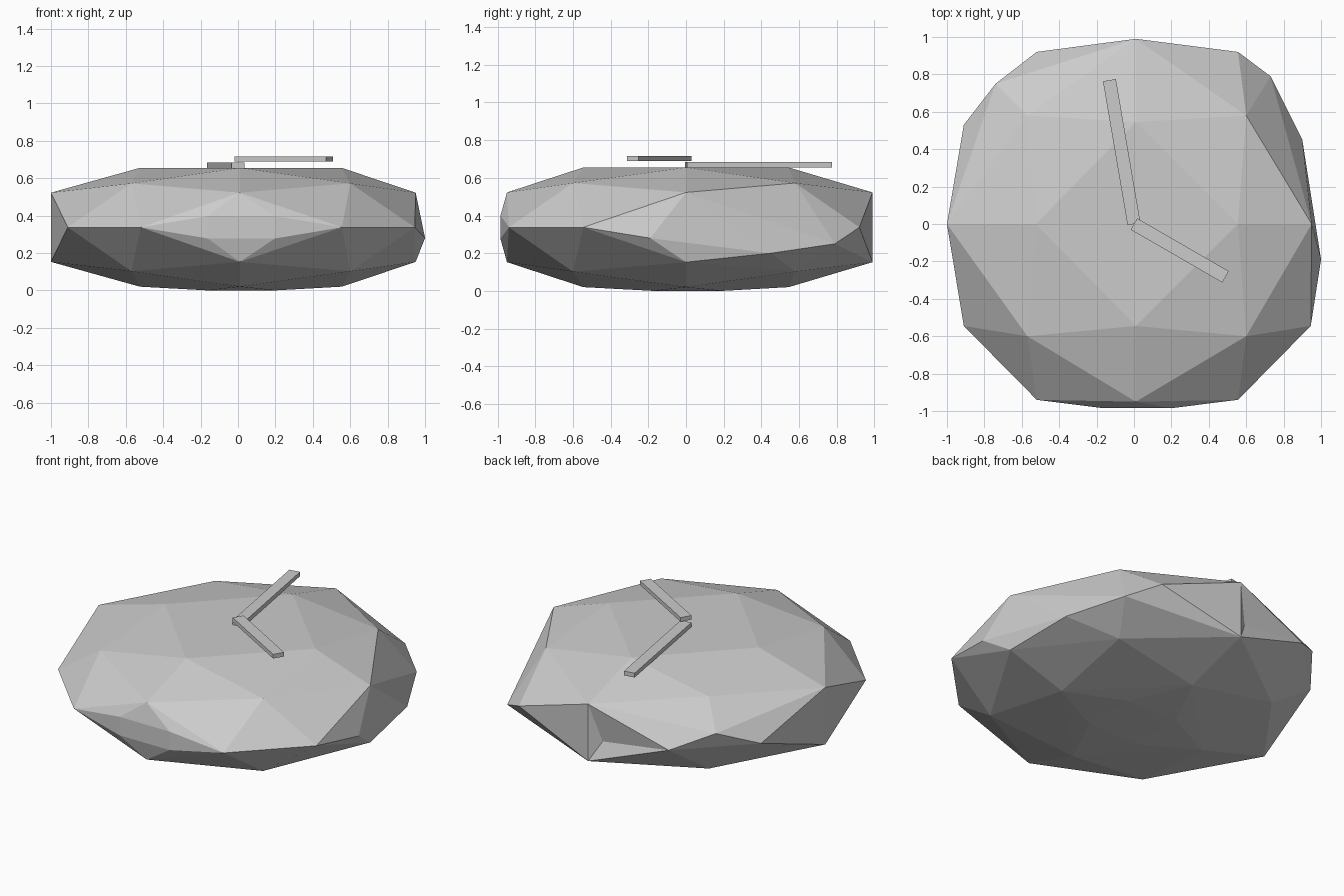
import bpy, bmesh
from math import radians
from mathutils import Matrix, Vector

if "Cube" in bpy.data.objects:
    bpy.data.objects.remove(bpy.data.objects["Cube"])

ZC = 0.3375
S = (-1, 1)


def new_object(name, bm):
    mesh = bpy.data.meshes.new(name)
    bm.to_mesh(mesh)
    bm.free()
    obj = bpy.data.objects.new(name, mesh)
    bpy.context.collection.objects.link(obj)
    return obj


# Faceted body: a flattened gem hull from mirrored points
pts = []
for s in S:
    for t in S:
        pts.append((0.015 + 0.54 * s, 0, ZC + 0.3175 * t))            # top and bottom squares
        pts.append((0.01, 0.545 * s, ZC + 0.3175 * t))
        pts.append((-0.025 + 0.975 * s, 0, ZC + 0.185 * t))           # side rims
        pts.append((0.01, 0.02 + 0.97 * s, ZC + 0.185 * t))
        pts.append((0.018 + 0.538 * s, -0.01 + 0.93 * t, ZC))         # waist
        pts.append((0.018 + 0.18 * s, -0.985, ZC + 0.06 * t))         # front facet
        pts.append((0.018 + 0.18 * s, 0.01 + 0.18 * t, 0))            # base facet
        for u in S:
            pts.append((0.015 + 0.585 * s, -0.01 + 0.59 * t, ZC + 0.235 * u))
# Irregular waist corners
pts += [(-0.91, -0.545, ZC), (-0.91, 0.53, ZC), (0.945, -0.545, ZC), (-0.74, 0.75, 0.44),
        (0.9, 0.45, 0.2), (0.73, 0.79, 0.25), (1.0, -0.19, 0.28)]

bm = bmesh.new()
for p in pts:
    bm.verts.new(p)
res = bmesh.ops.convex_hull(bm, input=bm.verts[:])
bmesh.ops.delete(bm, geom=[v for v in bm.verts if not v.link_faces], context='VERTS')

# Shallow dent in the back facet
for e in bm.edges[:]:
    mid = (e.verts[0].co + e.verts[1].co) / 2
    if (mid - Vector((0.01, 0.99, ZC))).length < 0.01:
        cut = bmesh.ops.subdivide_edges(bm, edges=[e], cuts=1)
        for v in cut["geom_inner"]:
            if isinstance(v, bmesh.types.BMVert):
                v.co = (-0.06, 0.94, 0.28)
        break
bmesh.ops.triangulate(bm, faces=bm.faces[:])
bmesh.ops.recalc_face_normals(bm, faces=bm.faces[:])
new_object("faceted_body", bm)


# Clock hands: flat bars pivoting at the centre
def hand(name, length, angle, z0, z1):
    bm = bmesh.new()
    bmesh.ops.create_cube(bm, size=1, matrix=Matrix.Translation((length / 2, 0, (z0 + z1) / 2))
                          @ Matrix.Diagonal((length, 0.07, z1 - z0, 1)))
    bm.transform(Matrix.Rotation(radians(angle), 4, 'Z'))
    new_object(name, bm)


hand("long_hand", 0.78, 99.7, 0.655, 0.683)
hand("short_hand", 0.565, -30, 0.688, 0.715)
